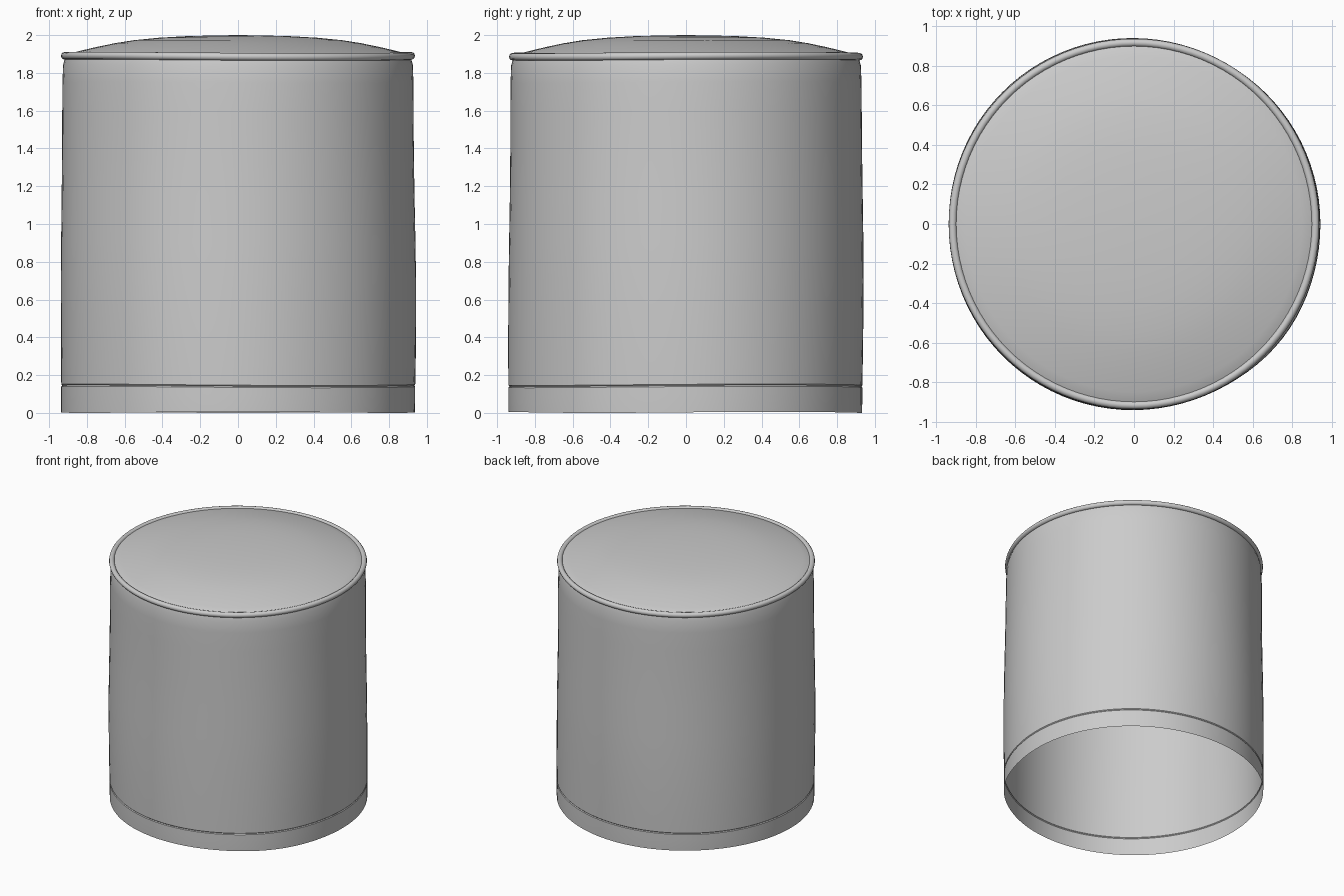
import bpy, bmesh, math
from mathutils import Vector

if "Cube" in bpy.data.objects:
    bpy.data.objects.remove(bpy.data.objects["Cube"])

SEG = 96


def wobble(r, z, a):
    # soft fabric unevenness, fading out towards the axis and the top seam
    k = (r / 0.94) ** 4
    low = max(0.0, 1.0 - z / 1.9)
    bulge = 0.014 * math.exp(-((a - math.radians(322)) / 0.35) ** 2) * low
    ripple = 0.004 * math.sin(3 * a + 2.5 * z) * low
    lift = 0.004 * math.sin(2 * a + 0.6) * k if z > 0.005 else 0.003 * (1 + math.sin(3 * a))
    r2 = r + k * (bulge + ripple)
    return Vector((r2 * math.cos(a), r2 * math.sin(a), z + lift))


def lathe(name, profile, loop=False):
    bm = bmesh.new()
    rings = []
    for r, z in profile:
        if r == 0:
            rings.append([bm.verts.new((0, 0, z))] * SEG)
        else:
            rings.append([bm.verts.new(wobble(r, z, math.tau * i / SEG)) for i in range(SEG)])
    pairs = list(zip(rings, rings[1:]))
    if loop:
        pairs.append((rings[-1], rings[0]))
    for lo, hi in pairs:
        for i in range(SEG):
            j = (i + 1) % SEG
            bm.faces.new(dict.fromkeys((lo[i], lo[j], hi[j], hi[i])))
    bmesh.ops.recalc_face_normals(bm, faces=bm.faces)
    mesh = bpy.data.meshes.new(name)
    bm.to_mesh(mesh)
    bm.free()
    ob = bpy.data.objects.new(name, mesh)
    bpy.context.collection.objects.link(ob)
    bpy.ops.object.select_all(action='DESELECT')
    ob.select_set(True)
    bpy.context.view_layer.objects.active = ob
    bpy.ops.object.shade_smooth_by_angle(angle=math.radians(35))
    return ob


# Hem band around the open bottom
lathe("bottom_hem", [(0.936, 0.0), (0.937, 0.05), (0.937, 0.10), (0.937, 0.137), (0.932, 0.143)])

# Side wall
lathe("side_wall", [(0.932, 0.143), (0.937, 0.149), (0.939, 0.30), (0.940, 0.50),
                    (0.940, 0.70), (0.938, 0.90), (0.934, 1.15), (0.931, 1.40),
                    (0.930, 1.60), (0.929, 1.75), (0.926, 1.84), (0.915, 1.88)])

# Piping round the top seam
lathe("top_piping", [(0.917 + 0.02 * math.cos(math.tau * i / 12),
                      1.888 + 0.02 * math.sin(math.tau * i / 12)) for i in range(12)], loop=True)

# Gently domed top panel
lathe("top_panel", [(0.912, 1.890), (0.895, 1.899), (0.85, 1.912), (0.75, 1.936),
                    (0.65, 1.957), (0.55, 1.973), (0.42, 1.986), (0.28, 1.994),
                    (0.14, 1.998), (0, 2.0)])
